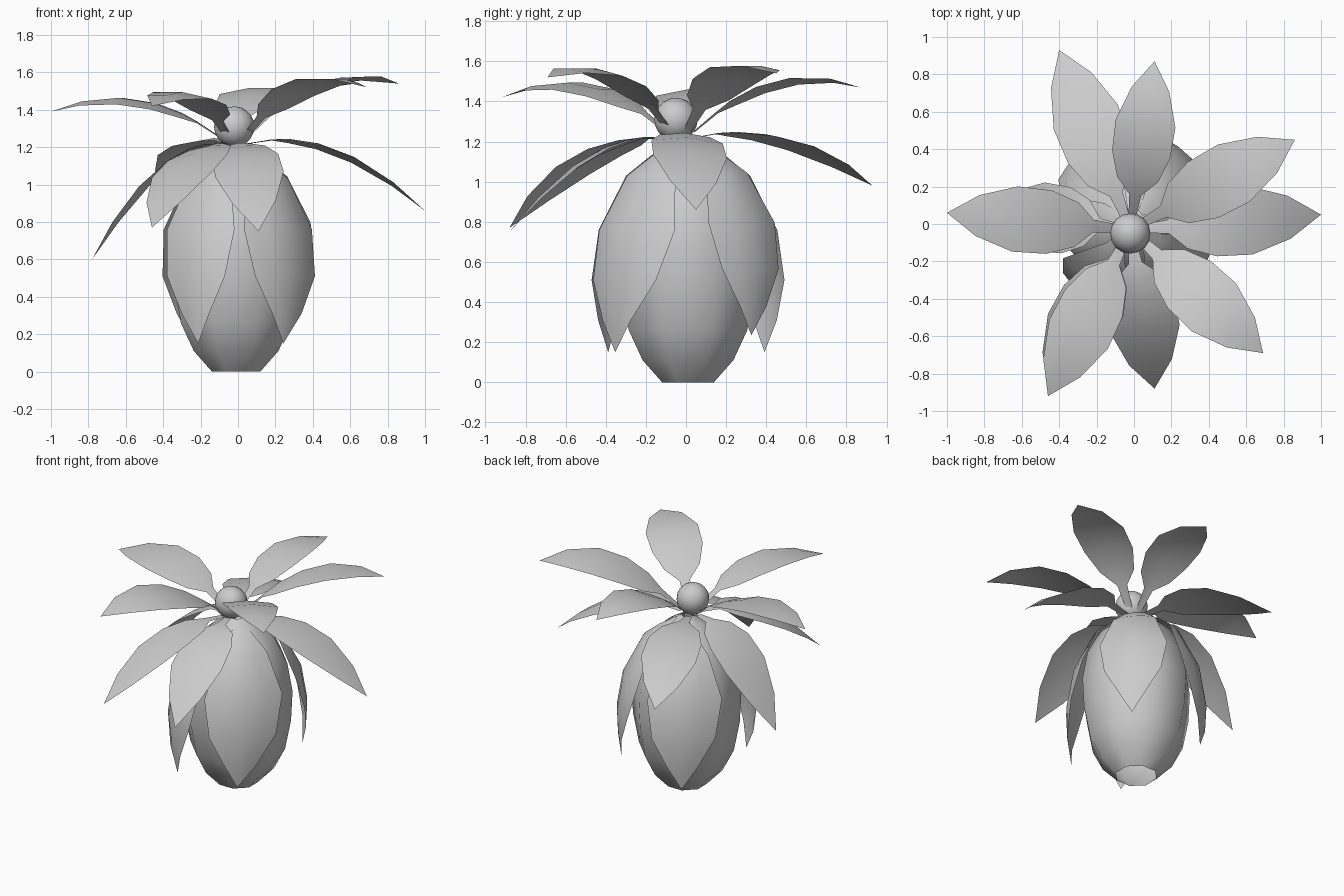
import bpy, bmesh
from math import radians, sin, cos
from mathutils import Vector

if "Cube" in bpy.data.objects:
    bpy.data.objects.remove(bpy.data.objects["Cube"], do_unlink=True)

GREY = (0.6, 0.6, 0.6, 1)
mat = bpy.data.materials.new("plain_grey")
mat.use_nodes = True
mat.diffuse_color = GREY
mat.node_tree.nodes["Principled BSDF"].inputs["Base Color"].default_value = GREY


def finish(name, bm):
    """Turn a bmesh into a smooth shaded object."""
    bmesh.ops.remove_doubles(bm, verts=bm.verts, dist=0.0005)
    mesh = bpy.data.meshes.new(name)
    bm.to_mesh(mesh)
    bm.free()
    mesh.materials.append(mat)
    obj = bpy.data.objects.new(name, mesh)
    bpy.context.collection.objects.link(obj)
    bpy.ops.object.select_all(action='DESELECT')
    obj.select_set(True)
    bpy.context.view_layer.objects.active = obj
    bpy.ops.object.shade_smooth_by_angle(angle=radians(50))


def loft(name, rows, closed=False):
    """Skin a list of equally long rows of points."""
    bm = bmesh.new()
    grid = [[bm.verts.new(p) for p in row] for row in rows]
    n = len(rows[0])
    for a, b in zip(grid, grid[1:]):
        for i in range(n if closed else n - 1):
            j = (i + 1) % n
            bm.faces.new((a[i], a[j], b[j], b[i]))
    finish(name, bm)


def around_body(r, degrees, z, squash=1.0):
    """Point on an upright oval ring about the body's axis."""
    a = radians(degrees)
    return Vector((r * squash * cos(a) - 0.01, r * sin(a) + 0.01, z))


# Egg-shaped body, open underneath
body_profile = [(0.14, 0), (0.245, 0.11), (0.32, 0.26), (0.36, 0.47), (0.37, 0.68),
                (0.335, 0.88), (0.25, 1.05), (0.13, 1.16), (0.03, 1.21)]
loft("body", [[around_body(r, 22.5 + 45 * i, z) for i in range(8)]
              for r, z in body_profile], closed=True)

# Round ball on a short neck
bm = bmesh.new()
bmesh.ops.create_uvsphere(bm, u_segments=16, v_segments=10, radius=0.108)
bmesh.ops.translate(bm, verts=bm.verts, vec=(-0.02, -0.05, 1.31))
finish("ball", bm)
bm = bmesh.new()
bmesh.ops.create_cone(bm, segments=5, radius1=0.035, radius2=0.035, depth=0.12)
bmesh.ops.translate(bm, verts=bm.verts, vec=(-0.015, -0.02, 1.2))
finish("neck", bm)

# Leaves wrapped around the body: radius, height, half angle
wrap_profile = [(0.07, 1.2, 20), (0.19, 1.13, 27), (0.31, 1.03, 37), (0.445, 0.76, 42),
                (0.485, 0.51, 32), (0.475, 0.31, 15), (0.455, 0.15, 0)]


def wrap_leaf(name, start, end, length, width):
    rows = []
    for k, (r, z, half) in enumerate(wrap_profile):
        t = k / (len(wrap_profile) - 1)
        mid = start + (end - start) * t * t
        z = 1.2 - (1.2 - z) * length
        rows.append([around_body(r, mid + s * half * width, z, 0.92)
                     for s in (-1, -0.5, 0, 0.5, 1)])
    loft(name, rows)


wrap_leaf("body_leaf_front_left", -44, -53, 1, 0.9)
wrap_leaf("body_leaf_front_right", -124, -119, 1, 0.75)
wrap_leaf("body_leaf_back_left", 45, 44, 0.92, 0.75)
wrap_leaf("body_leaf_back_right", 126, 123, 1, 0.85)

# Arching leaves: position along the leaf, half width
outline = [(0, 0.022), (0.14, 0.035), (0.24, 0.12), (0.4, 0.17), (0.6, 0.175),
           (0.82, 0.11), (1, 0)]
CENTRE = Vector((-0.02, -0.03, 0))


def arch_leaf(name, tip, root_z, lift, width, droop, tilt):
    """Leaf from the neck to its tip, bowed up towards the lift height."""
    tip = Vector(tip)
    out = Vector((tip.x - CENTRE.x, tip.y - CENTRE.y, 0)).normalized()
    side = Vector((-out.y, out.x, 0))
    base = CENTRE + out * 0.07
    rows = []
    for t, w in outline:
        p = base.lerp(tip, t)
        p.z = (1 - t) ** 2 * root_z + 2 * t * (1 - t) * lift + t * t * tip.z
        w *= width
        rows.append([p + side * w * s - Vector((0, 0, (droop * abs(s) + tilt * s) * w))
                     for s in (-1, 0, 1)])
    loft(name, rows)


upper = [((-0.46, -0.92, 1.42), 1.63, 1), ((0.69, -0.69, 1.52), 1.70, 1),
         ((0.86, 0.45, 1.54), 1.70, 1), ((0.11, 0.87, 1.47), 1.64, 0.92),
         ((-1.0, 0.06, 1.39), 1.59, 1)]
for i, (tip, lift, width) in enumerate(upper):
    arch_leaf(f"upper_leaf_{i + 1}", tip, 1.25, lift, width, 0.1, 0.1)

lower = [((1.0, 0.05, 0.86), 1.34, 0.05), ((-0.4, 0.93, 0.98), 1.335, 0.05),
         ((-0.78, 0.08, 0.6), 1.25, 0), ((-0.46, -0.88, 0.77), 1.26, -0.1),
         ((0.11, -0.88, 0.75), 1.27, -0.1)]
for i, (tip, lift, tilt) in enumerate(lower):
    arch_leaf(f"lower_leaf_{i + 1}", tip, 1.22, lift, 1.05, 0.12, tilt)
